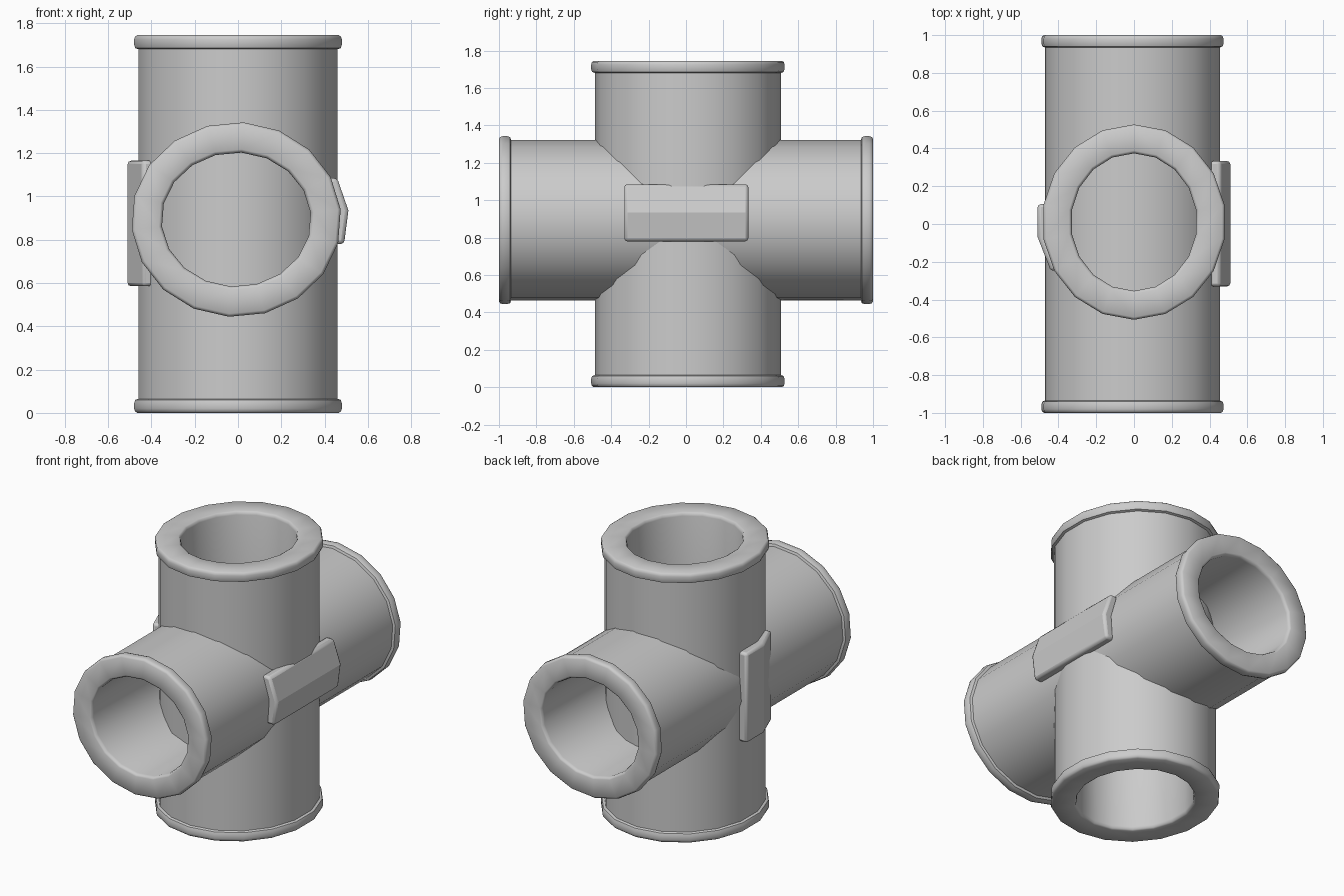
import bpy, bmesh
from math import sin, cos, pi, radians

if "Cube" in bpy.data.objects:
    bpy.data.objects.remove(bpy.data.objects["Cube"])

SIDES = 18


def finish(name, bm, angle):
    bmesh.ops.recalc_face_normals(bm, faces=bm.faces)
    mesh = bpy.data.meshes.new(name)
    bm.to_mesh(mesh)
    bm.free()
    ob = bpy.data.objects.new(name, mesh)
    bpy.context.collection.objects.link(ob)
    bpy.ops.object.select_all(action='DESELECT')
    ob.select_set(True)
    bpy.context.view_layer.objects.active = ob
    bpy.ops.object.shade_smooth_by_angle(angle=radians(angle))
    return ob


def pipe(name, length, ra, rb, wall, turn, place):
    """Hollow elliptical pipe with a rounded lip on both ends."""
    # (radius offset, distance from the end)
    end = [(-wall, 0.022), (-wall + 0.005, 0.006), (-wall + 0.015, 0),
           (0.006, 0), (0.016, 0.007), (0.02, 0.02),
           (0.02, 0.045), (0.015, 0.06), (0, 0.065)]
    profile = end + [(d, length - t) for d, t in reversed(end)]
    bm = bmesh.new()
    rings = []
    for d, t in profile:
        angles = [turn + 2 * pi * i / SIDES for i in range(SIDES)]
        rings.append([bm.verts.new(place((ra + d) * sin(a), (rb + d) * cos(a), t))
                      for a in angles])
    for k, ring in enumerate(rings):
        nxt = rings[(k + 1) % len(rings)]
        for i in range(SIDES):
            j = (i + 1) % SIDES
            bm.faces.new((ring[i], ring[j], nxt[j], nxt[i]))
    return finish(name, bm, 50)


def plate(name, inner, outer, lo, hi, place):
    """Bent plate: a strip section extruded from lo to hi."""
    bm = bmesh.new()
    rows = [[(bm.verts.new(place(*p, h)), bm.verts.new(place(*q, h)))
             for p, q in zip(inner, outer)] for h in (lo, hi)]
    a, b = rows
    for i in range(len(inner) - 1):
        for row in rows:
            bm.faces.new((row[i][0], row[i + 1][0], row[i + 1][1], row[i][1]))
        for s in (0, 1):
            bm.faces.new((a[i][s], a[i + 1][s], b[i + 1][s], b[i][s]))
    for i in (0, -1):
        bm.faces.new((a[i][0], a[i][1], b[i][1], b[i][0]))
    ob = finish(name, bm, 15)
    bev = ob.modifiers.new("rounded_edges", 'BEVEL')
    bev.width = 0.016
    bev.segments = 2
    bev.limit_method = 'ANGLE'
    bev.angle_limit = radians(40)
    return ob


# Two crossing pipes
pipe("upright_pipe", 1.745, 0.467, 0.497, 0.133, 0,
     lambda u, v, t: (u, v + 0.01, t))
pipe("cross_pipe", 2.0, 0.465, 0.43, 0.12, radians(4),
     lambda u, v, t: (u - 0.008, t - 1, v + 0.893))

# Label plates hugging the pipe walls
plate("right_plate",
      [(0.40, 1.085), (0.44, 0.935), (0.43, 0.78)],
      [(0.458, 1.085), (0.51, 0.935), (0.49, 0.78)],
      -0.33, 0.333, lambda x, z, y: (x, y, z))
plate("left_plate",
      [(-0.44, 0.105), (-0.44, -0.08), (-0.385, -0.235)],
      [(-0.51, 0.105), (-0.51, -0.07), (-0.44, -0.25)],
      0.585, 1.165, lambda x, y, z: (x, y, z))
